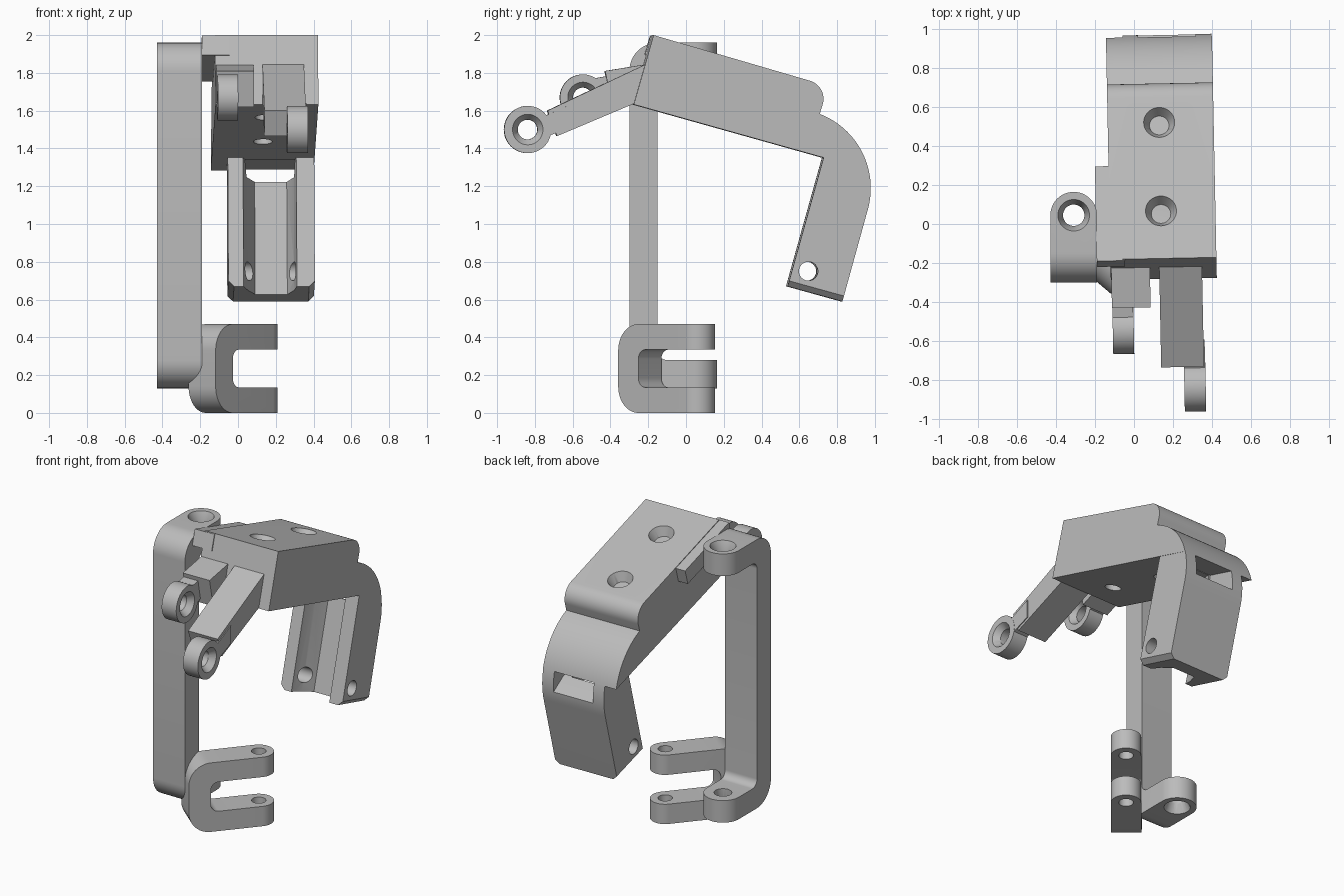
import bpy, bmesh
from math import sin, cos, tan, acos, radians
from mathutils import Vector, Matrix

if "Cube" in bpy.data.objects:
    bpy.data.objects.remove(bpy.data.objects["Cube"])

grey = bpy.data.materials.new("plain_grey")
grey.use_nodes = True
grey.diffuse_color = (0.5, 0.5, 0.5, 1)
grey.node_tree.nodes["Principled BSDF"].inputs["Base Color"].default_value = (0.5, 0.5, 0.5, 1)


def make_object(name, bm):
    bmesh.ops.remove_doubles(bm, verts=bm.verts, dist=1e-5)
    bmesh.ops.recalc_face_normals(bm, faces=bm.faces)
    mesh = bpy.data.meshes.new(name)
    bm.to_mesh(mesh)
    bm.free()
    mesh.materials.append(grey)
    obj = bpy.data.objects.new(name, mesh)
    bpy.context.collection.objects.link(obj)
    return obj


def rounded(corners, steps=12):
    """Polygon whose corners may carry a fillet radius as a third number."""
    points = []
    for i, corner in enumerate(corners):
        p = Vector(corner[:2])
        if len(corner) < 3:
            points.append(p)
            continue
        a = (Vector(corners[i - 1][:2]) - p).normalized()
        b = (Vector(corners[(i + 1) % len(corners)][:2]) - p).normalized()
        half = acos(a.dot(b)) / 2
        centre = p + (a + b).normalized() * corner[2] / sin(half)
        start = p + a * corner[2] / tan(half) - centre
        end = p + b * corner[2] / tan(half) - centre
        for k in range(steps + 1):
            t = k / steps
            angle = start.angle_signed(end) * t
            points.append(centre + Matrix.Rotation(-angle, 2) @ start)
    return points


def arc(centre, radius, first, last, steps):
    angles = [radians(first + (last - first) * k / steps) for k in range(steps + 1)]
    return [(centre[0] + radius * cos(a), centre[1] + radius * sin(a)) for a in angles]


def prism(name, points, low, high, axis="X", bevel=None):
    bm = bmesh.new()
    place = (lambda p, h: (h, p[0], p[1])) if axis == "X" else (lambda p, h: (p[0], p[1], h))
    bottom = bm.faces.new([bm.verts.new(place(p, low)) for p in points])
    extruded = bmesh.ops.extrude_face_region(bm, geom=[bottom])["geom"]
    shift = Vector(place((0, 0), high - low))
    bmesh.ops.translate(bm, vec=shift, verts=[v for v in extruded if isinstance(v, bmesh.types.BMVert)])
    bmesh.ops.recalc_face_normals(bm, faces=bm.faces)
    if bevel:
        edges = [e for e in bm.edges if bevel(e)]
        bmesh.ops.bevel(bm, geom=edges, offset=0.03, segments=1, affect="EDGES")
    return make_object(name, bm)


def cylinder(start, end, r1, r2=None):
    start, end = Vector(start), Vector(end)
    bm = bmesh.new()
    turn = (end - start).to_track_quat("Z", "Y").to_matrix().to_4x4()
    bmesh.ops.create_cone(bm, cap_ends=True, segments=48, radius1=r1, radius2=r2 or r1,
                          depth=(end - start).length,
                          matrix=Matrix.Translation((start + end) / 2) @ turn)
    return make_object("cylinder", bm)


def combine(target, operation, *tools):
    bpy.context.view_layer.objects.active = target
    for tool in tools:
        mod = target.modifiers.new("boolean", "BOOLEAN")
        mod.operation, mod.solver, mod.object = operation, "EXACT", tool
        bpy.ops.object.modifier_apply(modifier=mod.name)
        bpy.data.objects.remove(tool)
    return target


def finish(obj, matrix):
    obj.data.transform(matrix)
    bpy.ops.object.select_all(action="DESELECT")
    obj.select_set(True)
    bpy.context.view_layer.objects.active = obj
    bpy.ops.object.shade_smooth_by_angle(angle=radians(30))


def c_bracket(name, width, length, low, high, web, arm, outer, inner, bore, flare):
    """C-shaped bracket opening towards +y, with rounded lug ends and bored lugs."""
    tip = length + width / 2
    side = rounded([(0, low, outer), (tip + 0.1, low), (tip + 0.1, low + arm),
                    (web, low + arm, inner), (web, high - arm, inner),
                    (tip + 0.1, high - arm), (tip + 0.1, high), (0, high, outer)])
    obj = prism(name, side, -width, width)
    w = width / 2
    plan = rounded([(-w, -0.1), (w, -0.1), (w, tip, w), (-w, tip, w)], 16)
    combine(obj, "INTERSECT", prism("plan", plan, low - 0.1, high + 0.1, "Z"))
    combine(obj, "DIFFERENCE", cylinder((0, length, low - 0.1), (0, length, high + 0.1), bore))
    if flare:
        for z, s in ((high, 1), (low, -1)):
            combine(obj, "DIFFERENCE", cylinder((0, length, z - s * 0.06), (0, length, z + s * 0.02), bore, flare))
    return obj


# Upright bracket and the small angled clevis at its foot
upright = c_bracket("upright_bracket", 0.24, 0.345, 0.13, 1.96, 0.15, 0.15, 0.15, 0.05, 0.055, 0.09)
finish(upright, Matrix.Translation((-0.31, -0.30, 0)))
clevis = c_bracket("lower_clevis", 0.188, 0.47, 0, 0.47, 0.14, 0.135, 0.14, 0.05, 0.045, None)
finish(clevis, Matrix.Translation((-0.19, -0.298, 0)) @ Matrix.Rotation(radians(-40.4), 4, "Z"))

# Sloping hood with its curved rear cover
bend, bend_radius = (0.55, 1.19), 0.42
hood_side = rounded([(-0.285, 1.633), (-0.18, 2.0), (0.745, 1.73, 0.1), (0.70, 1.583)])
hood = prism("hood", hood_side + arc(bend, bend_radius, 67, 13, 20), -0.125, 0.42)

# Rear leg with chamfered foot, channel and cross bore
leg_side = [(0.73, 1.385), (0.72, 1.35), (0.53, 0.67), (0.82, 0.59)]
leg_side += arc(bend, bend_radius, -15.7, 13, 10) + [(0.92, 1.34)]


def foot_side_edge(e):
    return all(v.co.z < 0.7 for v in e.verts) and abs(e.verts[0].co.x - e.verts[1].co.x) < 0.01


leg = prism("leg", leg_side, -0.04, 0.418, bevel=foot_side_edge)
channel = prism("channel", [(0.03, -0.05), (0.045, 0.02), (0.065, 0.08), (0.105, 0.16),
                            (0.275, 0.16), (0.31, 0.08), (0.32, 0.02), (0.33, -0.05)], -0.15, 0.72, "Z")
channel.data.transform(Matrix.Translation((0, 0.53, 0.67)) @ Matrix.Rotation(radians(-15.6), 4, "X"))
combine(leg, "DIFFERENCE", channel, cylinder((-0.3, 0.64, 0.75), (0.7, 0.64, 0.75), 0.05))
combine(hood, "UNION", leg)

# Window through the back of the leg
window = [(1.05, 1.10), (1.05, 1.262), (0.76, 1.343), (0.76, 1.25), (0.86, 1.22)]
combine(hood, "DIFFERENCE", prism("window", window, 0.04, 0.335))

# Pad on the side of the hood
pad = [(-0.187, 1.997), (0.30, 1.855), (0.27, 1.755), (-0.217, 1.895)]
combine(hood, "UNION", prism("pad", pad, -0.195, -0.05))


def front_arm(block, block_x, neck, eye, eye_x, radius):
    """Front arm: wide block, narrow neck and a bored eye."""
    (x0, x1), (y, z) = eye_x, eye
    arm = prism("arm", block, *block_x)
    combine(arm, "UNION", prism("neck", neck, x0 + 0.001, x1 - 0.001),
            cylinder((x0, y, z), (x1, y, z), radius))
    combine(arm, "DIFFERENCE", cylinder((x0 - 0.1, y, z), (x1 + 0.1, y, z), 0.052),
            cylinder((x1 - 0.04, y, z), (x1 + 0.01, y, z), 0.052, 0.088))
    combine(hood, "UNION", arm)


front_arm([(-0.43, 1.81), (-0.15, 1.855), (-0.2, 1.70), (-0.39, 1.62)], (-0.122, 0.077),
          [(-0.545, 1.76), (-0.38, 1.79), (-0.36, 1.66), (-0.545, 1.60)],
          (-0.545, 1.67), (-0.12, -0.012), 0.122)
front_arm([(-0.74, 1.60), (-0.2, 1.855), (-0.15, 1.7), (-0.275, 1.64), (-0.69, 1.465)], (0.125, 0.345),
          [(-0.85, 1.53), (-0.6, 1.64), (-0.6, 1.52), (-0.85, 1.42)],
          (-0.845, 1.50), (0.242, 0.352), 0.125)

# Countersunk bores through the hood
normal = Vector((0, 0.27, 0.963))
for y, z in ((0.52, 1.796), (0.065, 1.929)):
    top = Vector((0.14, y, z))
    combine(hood, "DIFFERENCE", cylinder(top - normal * 0.6, top + normal * 0.2, 0.05),
            cylinder(top - normal * 0.06, top + normal * 0.02, 0.05, 0.09))
finish(hood, Matrix.Rotation(radians(1.15), 4, "Z"))
